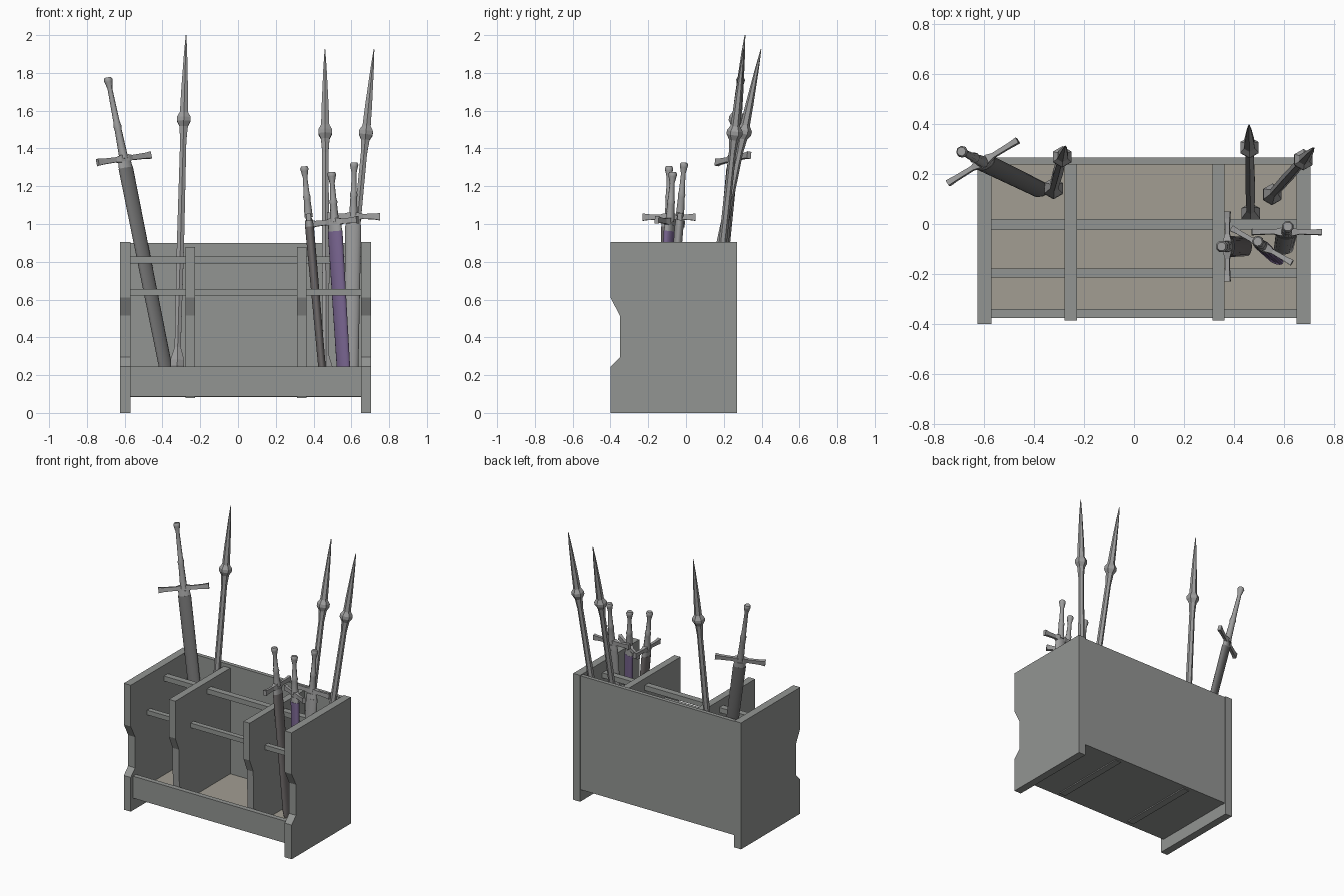
import bpy, bmesh
from math import sin, cos, pi, sqrt, radians
from mathutils import Vector, Matrix

if "Cube" in bpy.data.objects:
    bpy.data.objects.remove(bpy.data.objects["Cube"])


def material(name, r, g, b):
    m = bpy.data.materials.new(name)
    m.diffuse_color = (r, g, b, 1)
    m.use_nodes = True
    m.node_tree.nodes["Principled BSDF"].inputs["Base Color"].default_value = m.diffuse_color
    return m


wood = material("grey_wood", .29, .30, .29)
inner = material("worn_wood", .36, .34, .29)
metal = material("dull_metal", .34, .34, .34)
dark = material("dark_leather", .17, .17, .17)
brown = material("brown_leather", .17, .155, .155)
purple = material("purple_leather", .19, .13, .28)


def finish(name, bm, mat, M=None):
    bmesh.ops.recalc_face_normals(bm, faces=bm.faces)
    me = bpy.data.meshes.new(name)
    bm.to_mesh(me)
    bm.free()
    me.materials.append(mat)
    ob = bpy.data.objects.new(name, me)
    bpy.context.collection.objects.link(ob)
    if M:
        ob.matrix_world = M
    return ob


def box(name, x0, x1, y0, y1, z0, z1, mat=wood):
    bm = bmesh.new()
    bmesh.ops.create_cube(bm, size=1)
    for v in bm.verts:
        v.co = ((x0 + x1) / 2 + v.co.x * (x1 - x0),
                (y0 + y1) / 2 + v.co.y * (y1 - y0),
                (z0 + z1) / 2 + v.co.z * (z1 - z0))
    return finish(name, bm, mat)


def board(name, x0, x1, profile):
    """Extrude a (y, z) outline from x0 to x1."""
    bm = bmesh.new()
    f = bm.faces.new([bm.verts.new((x0, y, z)) for y, z in profile])
    r = bmesh.ops.extrude_face_region(bm, geom=[f])
    bmesh.ops.translate(bm, vec=(x1 - x0, 0, 0),
                        verts=[v for v in r["geom"] if isinstance(v, bmesh.types.BMVert)])
    return finish(name, bm, wood)


def loft(name, sections, sides, M, mat=metal):
    """Skin rings (height, rx, ry) along local z."""
    bm = bmesh.new()
    k = sqrt(2) if sides == 4 else 1
    rings = []
    for h, rx, ry in sections:
        angles = [2 * pi * (i + .5) / sides for i in range(sides)]
        rings.append([bm.verts.new((k * rx * cos(a), k * ry * sin(a), h)) for a in angles])
    for a, b in zip(rings, rings[1:]):
        for i in range(sides):
            j = (i + 1) % sides
            bm.faces.new((a[i], a[j], b[j], b[i]))
    bm.faces.new(rings[0])
    bm.faces.new(rings[-1])
    return finish(name, bm, mat, M)


def smooth(ob):
    bpy.ops.object.select_all(action='DESELECT')
    ob.select_set(True)
    bpy.context.view_layer.objects.active = ob
    bpy.ops.object.shade_smooth_by_angle(angle=radians(50))


def frame(origin, up, side):
    z = Vector(up).normalized()
    x = Vector(side)
    x = (x - z * x.dot(z)).normalized()
    y = z.cross(x)
    M = Matrix((x, y, z)).transposed().to_4x4()
    M.translation = origin
    return M


def spear(name, tip, foot):
    tip = Vector(tip)
    M = frame(tip, tip - Vector(foot), (1, 0, 0))
    # slim spike, diamond collar, tapering shaft, butt knob
    prof = [(0, .002), (-.1, .01), (-.3, .021), (-.41, .025), (-.437, .042),
            (-.457, .042), (-.485, .026), (-.56, .019), (-1.1, .022), (-1.66, .019),
            (-1.73, .042), (-1.76, .042), (-1.85, .012)]
    loft(name, [(h, r, r) for h, r in prof], 6, M)


def sword(name, top, foot, guard, grip, half, mat=metal):
    top, foot = Vector(top), Vector(foot)
    up = (top - foot).normalized()
    M = frame(top - up * grip, up, guard)
    L = (top - foot).length - grip
    # grip with ring, flared pommel
    g = grip
    prof = [(0, .024), (.35 * g, .019), (.4 * g, .022), (.46 * g, .017),
            (g - .06, .013), (g - .025, .021), (g - .012, .024), (g, .018)]
    smooth(loft(name + "_grip", [(h, r, r) for h, r in prof], 8, M))
    # crossguard with flared ends
    arm = [(half, .012, .019), (half * .8, .01, .015), (.05, .009, .013), (.025, .016, .019)]
    secs = [(-a, b, c) for a, b, c in arm] + [(a, b, c) for a, b, c in reversed(arm)]
    turn = Matrix(((0, 0, 1, 0), (1, 0, 0, 0), (0, 1, 0, 0), (0, 0, 0, 1)))
    loft(name + "_crossguard", secs, 4, M @ turn)
    # throat and scabbard
    smooth(loft(name + "_throat", [(-.05, .041, .023), (-.015, .038, .021)], 16, M))
    smooth(loft(name + "_scabbard", [(-L, .032, .015), (-L + .04, .039, .02), (-.05, .043, .024)],
                16, M, mat))


# Rack: end panels with finger notch in the front edge
end = [(-.4, 0), (.27, 0), (.27, .905), (-.4, .905), (-.4, .61), (-.35, .515), (-.35, .295), (-.4, .245)]
board("left_end_panel", -.625, -.57, end)
board("right_end_panel", .65, .705, end)

# Dividers
div = [(-.34, .08), (.24, .08), (.24, .877), (-.385, .877), (-.385, .61), (-.345, .515), (-.34, .25)]
board("left_divider", -.278, -.227, div)
board("right_divider", .313, .362, div)

# Back, floor, front board, rails
box("back_panel", -.57, .65, .237, .265, .085, .9)
box("floor_panel", -.57, .65, -.34, .237, .095, .12, inner)
box("underside_panel", -.57, .65, -.34, .237, .088, .095)
box("front_board", -.57, .65, -.375, -.34, .088, .245)
box("upper_rail", -.57, .65, -.024, .02, .792, .828)
box("lower_rail", -.57, .65, -.213, -.177, .622, .655)

# Spears
spear("left_spear", (-.275, .312, 2.0), (-.325, .13, .14))
spear("middle_spear", (.46, .397, 1.925), (.467, .02, .12))
spear("right_spear", (.72, .305, 1.925), (.545, .11, .12))

# Swords
sword("long_sword", (-.69, .29, 1.775), (-.36, .13, .125), (.285, .175, .04), .44, .165, dark)
sword("side_sword", (.35, -.09, 1.305), (.455, -.09, .125), (0, 1, 0), .27, .14, brown)
sword("purple_sword", (.495, -.07, 1.275), (.565, -.14, .125), (.244, -.14, 0), .265, .14, purple)
sword("right_sword", (.615, -.01, 1.325), (.597, -.105, .125), (1, 0, .01), .285, .14)
